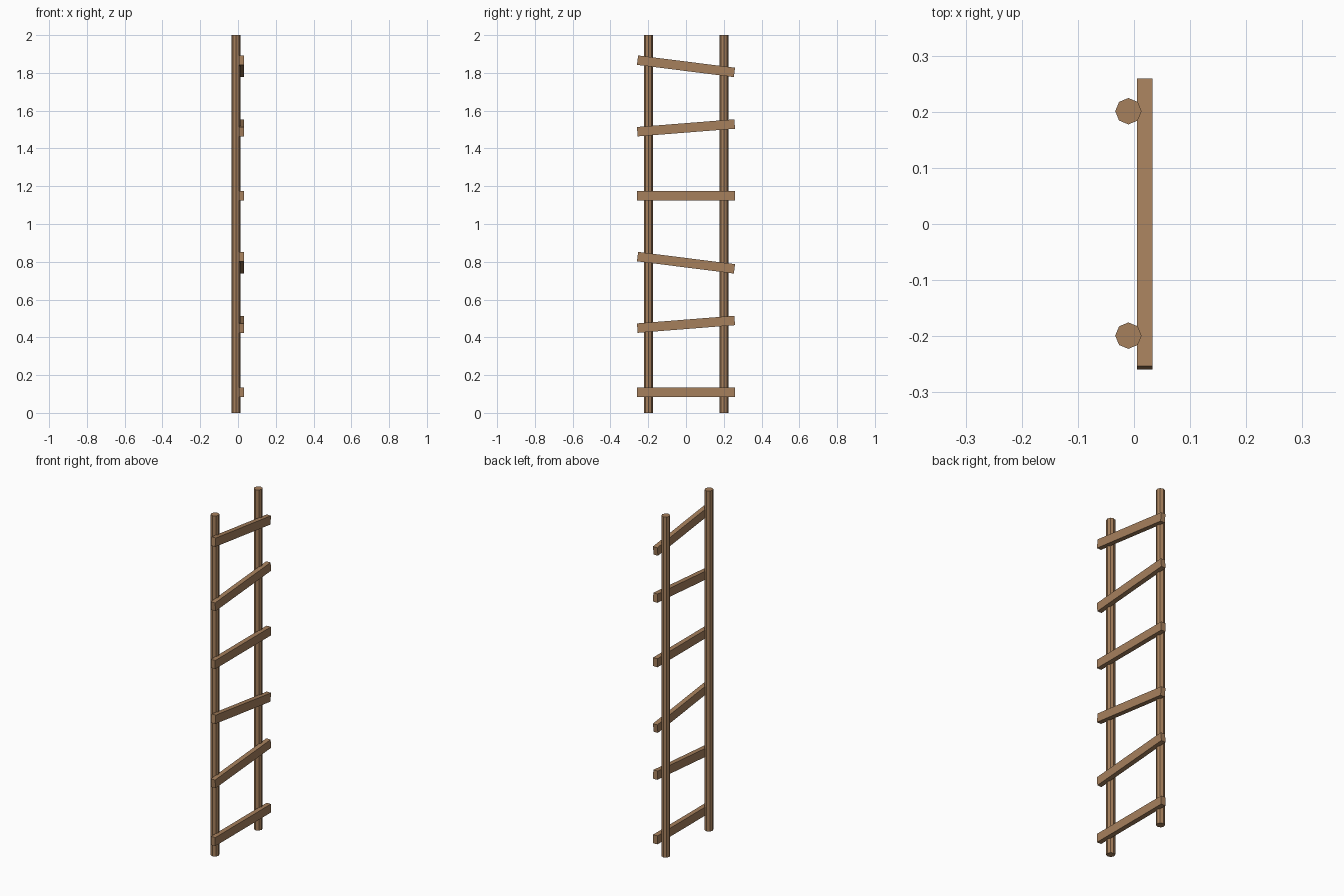
import bpy
from math import radians

cube = bpy.data.objects.get("Cube")
if cube:
    bpy.data.objects.remove(cube, do_unlink=True)

# Single wood colour
wood = bpy.data.materials.new("brown_wood")
wood.use_nodes = True
color = (0.38, 0.215, 0.108, 1)
wood.diffuse_color = color
wood.node_tree.nodes["Principled BSDF"].inputs["Base Color"].default_value = color


def finish(name):
    obj = bpy.context.object
    obj.name = name
    obj.data.materials.append(wood)
    return obj


def pole(name, y):
    bpy.ops.mesh.primitive_cylinder_add(
        vertices=8, radius=0.0235, depth=2, location=(-0.01, y, 1))
    finish(name)


def rung(name, z, tilt):
    bpy.ops.mesh.primitive_cube_add(
        size=1, location=(0.019, 0, z), rotation=(radians(tilt), 0, 0))
    finish(name).scale = (0.028, 0.517, 0.05)


# Two octagonal side poles
pole("front_pole", -0.199)
pole("back_pole", 0.201)

# Rungs: a level, rising and falling trio, stacked twice
for group in range(2):
    for i, (z, tilt) in enumerate([(0.11, 0), (0.469, 4.5), (0.795, -7.2)]):
        rung(f"rung_{group * 3 + i + 1}", z + group * 1.04, tilt)
